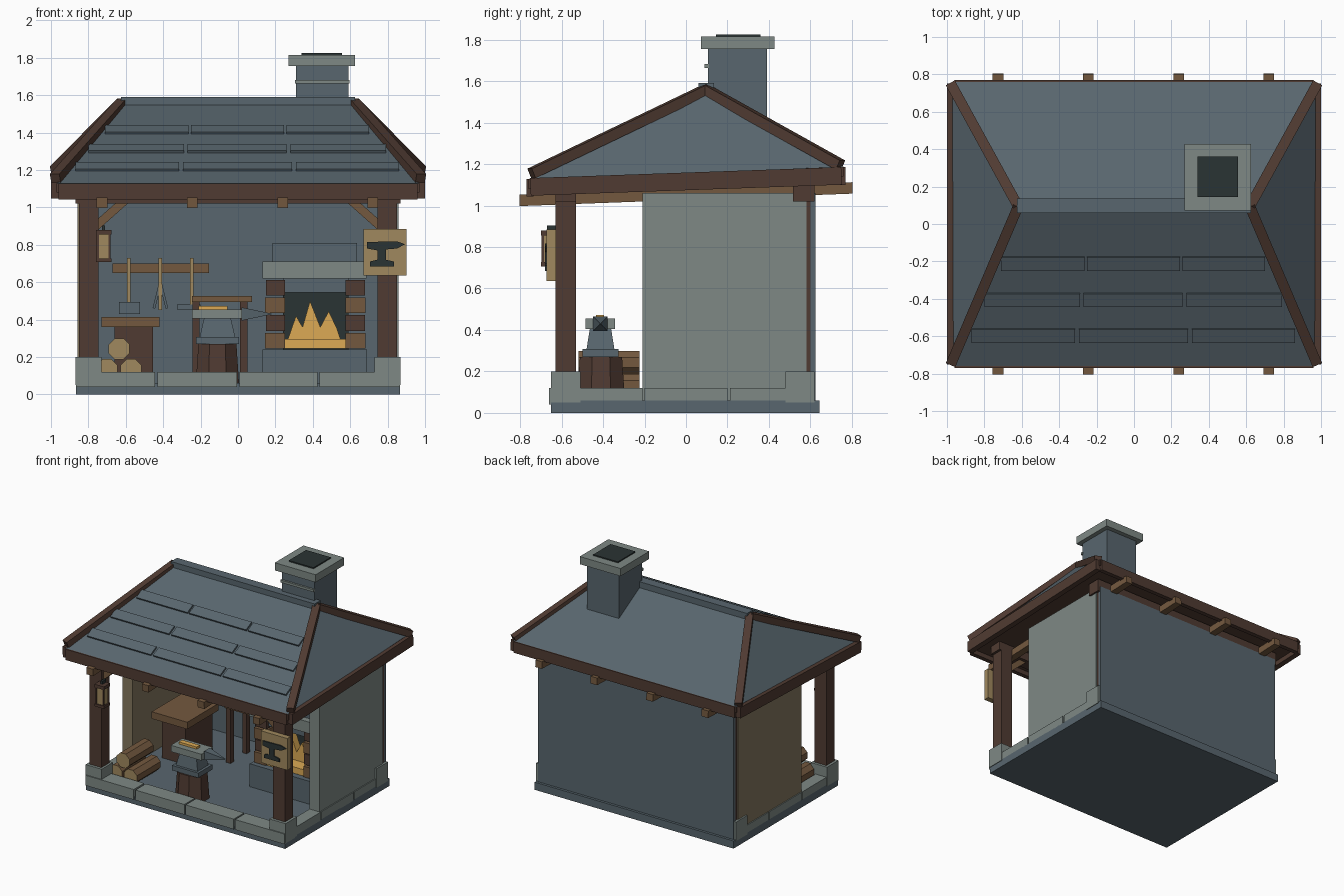
import bpy, bmesh, math
from mathutils import Vector, Matrix

if "Cube" in bpy.data.objects:
    bpy.data.objects.remove(bpy.data.objects["Cube"])


def material(name, rgb):
    m = bpy.data.materials.new(name)
    lin = [(c / 255 / 12.92) if c < 10 else ((c / 255 + 0.055) / 1.055) ** 2.4 for c in rgb]
    m.diffuse_color = (*lin, 1)
    m.use_nodes = True
    m.node_tree.nodes["Principled BSDF"].inputs["Base Color"].default_value = m.diffuse_color
    return m


SLATE = material("slate", (88, 102, 110))
STONE = material("pale stone", (126, 137, 133))
DARK = material("dark timber", (80, 59, 50))
WOOD = material("mid timber", (116, 89, 63))
TAN = material("tan wood", (160, 137, 94))
FIRE = material("fire", (220, 170, 85))
CHAR = material("charcoal", (42, 51, 51))
PLASTER = material("plaster", (132, 119, 94))


def finish(name, bm, *mats):
    bmesh.ops.recalc_face_normals(bm, faces=bm.faces)
    me = bpy.data.meshes.new(name)
    bm.to_mesh(me)
    bm.free()
    for m in mats:
        me.materials.append(m)
    ob = bpy.data.objects.new(name, me)
    bpy.context.collection.objects.link(ob)
    return ob


def box(name, x0, x1, y0, y1, z0, z1, mat, taper=1.0):
    bm = bmesh.new()
    bmesh.ops.create_cube(bm, size=1)
    for v in bm.verts:
        k = taper if v.co.z > 0 else 1
        v.co = ((x0 + x1) / 2 + v.co.x * (x1 - x0) * k,
                (y0 + y1) / 2 + v.co.y * (y1 - y0) * k, (z0 + z1) / 2 + v.co.z * (z1 - z0))
    return finish(name, bm, mat)


def beam(name, p, q, w, h, mat):
    p, q = Vector(p), Vector(q)
    rot = (q - p).to_track_quat('Y', 'Z').to_matrix().to_4x4()
    mtx = Matrix.Translation((p + q) / 2) @ rot @ Matrix.Diagonal((w, (q - p).length, h, 1))
    bm = bmesh.new()
    bmesh.ops.create_cube(bm, size=1, matrix=mtx)
    return finish(name, bm, mat)


def prism(name, pts, y0, y1, mat):
    # extrude an x-z profile along y
    bm = bmesh.new()
    f = bm.faces.new([bm.verts.new((x, y0, z)) for x, z in pts])
    ext = bmesh.ops.extrude_face_region(bm, geom=[f])
    bmesh.ops.translate(bm, vec=(0, y1 - y0, 0),
                        verts=[g for g in ext['geom'] if isinstance(g, bmesh.types.BMVert)])
    return finish(name, bm, mat)


def cone(name, loc, r1, r2, depth, sides, rot, mat, cap=None):
    bm = bmesh.new()
    mtx = Matrix.Translation(loc) @ rot @ Matrix.Rotation(math.pi / sides, 4, 'Z')
    bmesh.ops.create_cone(bm, cap_ends=True, segments=sides, radius1=r1, radius2=r2,
                          depth=depth, matrix=mtx)
    if cap:
        for f in bm.faces:
            f.material_index = int(len(f.verts) > 4)
    return finish(name, bm, mat, cap or mat)


# Foundation slab and edge stones
box("foundation", -.865, .865, -.65, .645, 0, .06, SLATE)
for i, (a, b) in enumerate([(-.865, -.445), (-.43, -.005), (.007, .425), (.437, .865)]):
    box(f"front_stone_{i}", a, b, -.66, -.53, .04, .12, STONE)
for s in (-1, 1):
    side = "left" if s < 0 else "right"
    X = lambda a, b: sorted((s * a, s * b))
    for i, (a, b) in enumerate([(-.51, -.21), (-.2, .2), (.213, .48)]):
        box(f"{side}_edge_stone_{i}", *X(.77, .865), a, b, .055, .12, STONE)
    # Corner plinths and posts
    box(f"{side}_front_plinth", *X(.73, .87), -.652, -.51, .05, .2, STONE)
    box(f"{side}_back_plinth", *X(.73, .87), .48, .62, .05, .2, STONE)
    box(f"{side}_front_post", *X(.747, .85), -.63, -.53, .2, 1.05, DARK)
    box(f"{side}_back_post", *X(.747, .85), .515, .605, .2, 1.09, DARK)
    # Side wall
    box(f"{side}_wall", *X(.77, .857), -.21, .58, .06, 1.06, STONE if s > 0 else PLASTER)
    # Corner brace, side fascia and hip timbers
    beam(f"{side}_brace", (s * .77, -.58, .89), (s * .59, -.58, 1.05), .05, .045, WOOD)
    beam(f"{side}_fascia", (s * .978, -.75, 1.09), (s * .978, .75, 1.143), .044, .085, DARK)
    beam(f"{side}_front_hip", (s * .977, -.745, 1.155), (s * .617, .1, 1.56), .055, .05, DARK)
    beam(f"{side}_back_hip", (s * .977, .745, 1.195), (s * .617, .09, 1.56), .055, .05, DARK)

box("back_wall", -.852, .852, .6, .625, .04, 1.06, SLATE)
box("front_wall_plate", -.87, .87, -.63, -.53, 1.02, 1.09, DARK)
box("back_wall_plate", -.87, .87, .515, .62, 1.02, 1.12, DARK)
box("front_fascia", -.96, .96, -.77, -.735, 1.043, 1.128, DARK)
box("back_fascia", -.96, .96, .735, .77, 1.1, 1.187, DARK)
for i, x in enumerate((-.727, -.245, .24, .72)):
    beam(f"roof_joist_{i}", (x, -.803, 1.025), (x, .803, 1.085), .057, .055, WOOD)

# Hipped roof, slightly tilted, with dark underside
bm = bmesh.new()
low = [bm.verts.new(p) for p in ((-.97, -.76, 1.08), (.97, -.76, 1.08), (.97, .76, 1.14), (-.97, .76, 1.14))]
eave = [bm.verts.new(v.co + Vector((0, 0, .047))) for v in low]
ra, rb = bm.verts.new((-.62, .095, 1.565)), bm.verts.new((.62, .095, 1.565))
bm.faces.new(low).material_index = 1
for i in range(4):
    j = (i + 1) % 4
    bm.faces.new((low[i], low[j], eave[j], eave[i])).material_index = 1
for f in ((eave[0], eave[1], rb, ra), (eave[1], eave[2], rb),
          (eave[2], eave[3], ra, rb), (eave[3], eave[0], ra)):
    bm.faces.new(f)
finish("hipped_roof", bm, SLATE, DARK)
box("ridge_cap", -.625, .625, .06, .135, 1.525, 1.59, SLATE)

# Raised shingle rows on the front slope
rows = [(-.245, -.175, (-.71, -.265, -.25, .245, .26, .7)),
        (-.44, -.37, (-.8, -.29, -.27, .26, .28, .79)),
        (-.63, -.56, (-.87, -.315, -.295, .29, .31, .86))]
slope = lambda y: 1.127 + (y + .76) * .5123
for r, (y0, y1, xs) in enumerate(rows):
    for k in range(3):
        xa, xb = xs[2 * k], xs[2 * k + 1]
        ym = (y0 + y1) / 2
        beam(f"shingle_{r}_{k}", ((xa + xb) / 2, y0, slope(y0) + .003),
             ((xa + xb) / 2, y1, slope(y1) + .003), xb - xa, .022, SLATE)

# Chimney
box("chimney", .31, .59, .105, .39, 1.3, 1.76, SLATE)
box("chimney_band", .305, .595, .09, .11, 1.663, 1.682, STONE)
box("chimney_cap", .27, .625, .072, .427, 1.755, 1.815, STONE)
box("flue", .34, .555, .145, .36, 1.8, 1.824, CHAR)

# Forge hearth
box("hearth_base", .13, .69, -.04, .6, .06, .24, SLATE)
box("firebox_back", .24, .59, .3, .6, .24, .62, CHAR)
box("firebox_lintel", .24, .59, .02, .3, .545, .62, SLATE)
for k in range(4):
    z = .245 + k * .0945
    m, d = (WOOD, .01) if k % 2 == 0 else (DARK, 0)
    d = 0 if k % 2 == 0 else .008
    box(f"left_jamb_block_{k}", .145 + d * .5, .25, -.01 + d, .5, z, z + .084, m)
    box(f"right_jamb_block_{k}", .575, .682 - d * .5, -.01 + d, .5, z, z + .084, m)
box("mantel", .13, .687, -.05, .6, .62, .71, STONE)
box("hood", .185, .635, 0, .6, .71, .81, SLATE)
box("ember_bed", .25, .58, .0, .3, .245, .295, FIRE)
prism("flames", [(.265, .29), (.31, .42), (.345, .36), (.385, .5), (.44, .36), (.485, .445),
                 (.53, .35), (.55, .29)], .1, .16, FIRE)

# Anvil on a stump
I = Matrix.Identity(4)
cone("stump", (-.11, -.41, .165), .125, .11, .21, 8, I, DARK)
box("anvil_foot", -.225, .005, -.5, -.325, .27, .308, SLATE)
box("anvil_waist", -.205, -.015, -.48, -.345, .305, .41, SLATE, .75)
box("anvil_face", -.245, .022, -.485, -.342, .405, .455, STONE)
cone("anvil_horn", (.1, -.413, .43), .05, .003, .16, 4, Matrix.Rotation(math.pi / 2, 4, 'Y'), SLATE)
box("hot_ingot", -.21, -.055, -.435, -.395, .455, .472, FIRE)

# Workbench and small table
box("workbench_body", -.66, -.455, 0, .33, .06, .36, DARK)
box("workbench_top", -.73, -.42, -.03, .36, .36, .415, WOOD)
box("table_top", -.245, .075, .18, .46, .495, .525, WOOD)
for i, x in enumerate((-.243, .012)):
    for j, y in enumerate((.2, .4)):
        box(f"table_leg_{i}_{j}", x, x + .038, y, y + .04, .06, .5, DARK)

# Log stack
for i, (x, z) in enumerate([(-.7, .132), (-.572, .132), (-.636, .243)]):
    cone(f"log_{i}", (x, -.372, z), .061, .061, .295, 8,
         Matrix.Rotation(math.pi / 2, 4, 'X'), WOOD, TAN)

# Tool rack on the back wall
box("tool_rack", -.67, -.155, .565, .6, .65, .7, WOOD)
for name, x, z in (("hammer", -.585, .47), ("tongs", -.415, .45), ("rake", -.247, .48)):
    box(f"{name}_handle", x - .009, x + .009, .54, .56, z, .728, TAN)
box("hammer_head", -.635, -.525, .525, .575, .43, .495, SLATE)
beam("tongs_left_arm", (-.415, .55, .6), (-.45, .55, .46), .014, .014, SLATE)
beam("tongs_right_arm", (-.415, .55, .6), (-.38, .55, .46), .014, .014, SLATE)
box("rake_head", -.325, -.2, .535, .565, .453, .48, SLATE)

# Lantern on the left post
box("lantern_glass", -.752, -.688, -.69, -.635, .725, .86, TAN)
box("lantern_base", -.76, -.677, -.7, -.625, .707, .727, DARK)
box("lantern_lid", -.76, -.677, -.7, -.625, .855, .88, DARK)
box("lantern_hook", -.728, -.71, -.67, -.625, .88, .903, CHAR)
for i, x in enumerate((-.756, -.693)):
    box(f"lantern_bar_{i}", x, x + .012, -.696, -.684, .72, .86, DARK)

# Hanging sign with an anvil cut-out plate
box("sign_board", .67, .9, -.672, -.628, .635, .885, TAN)
prism("sign_anvil", [(.705, .685), (.835, .685), (.835, .71), (.79, .72), (.79, .775), (.85, .78),
                     (.893, .803), (.85, .818), (.69, .815), (.69, .78), (.745, .77), (.745, .72),
                     (.705, .71)], -.681, -.67, CHAR)
